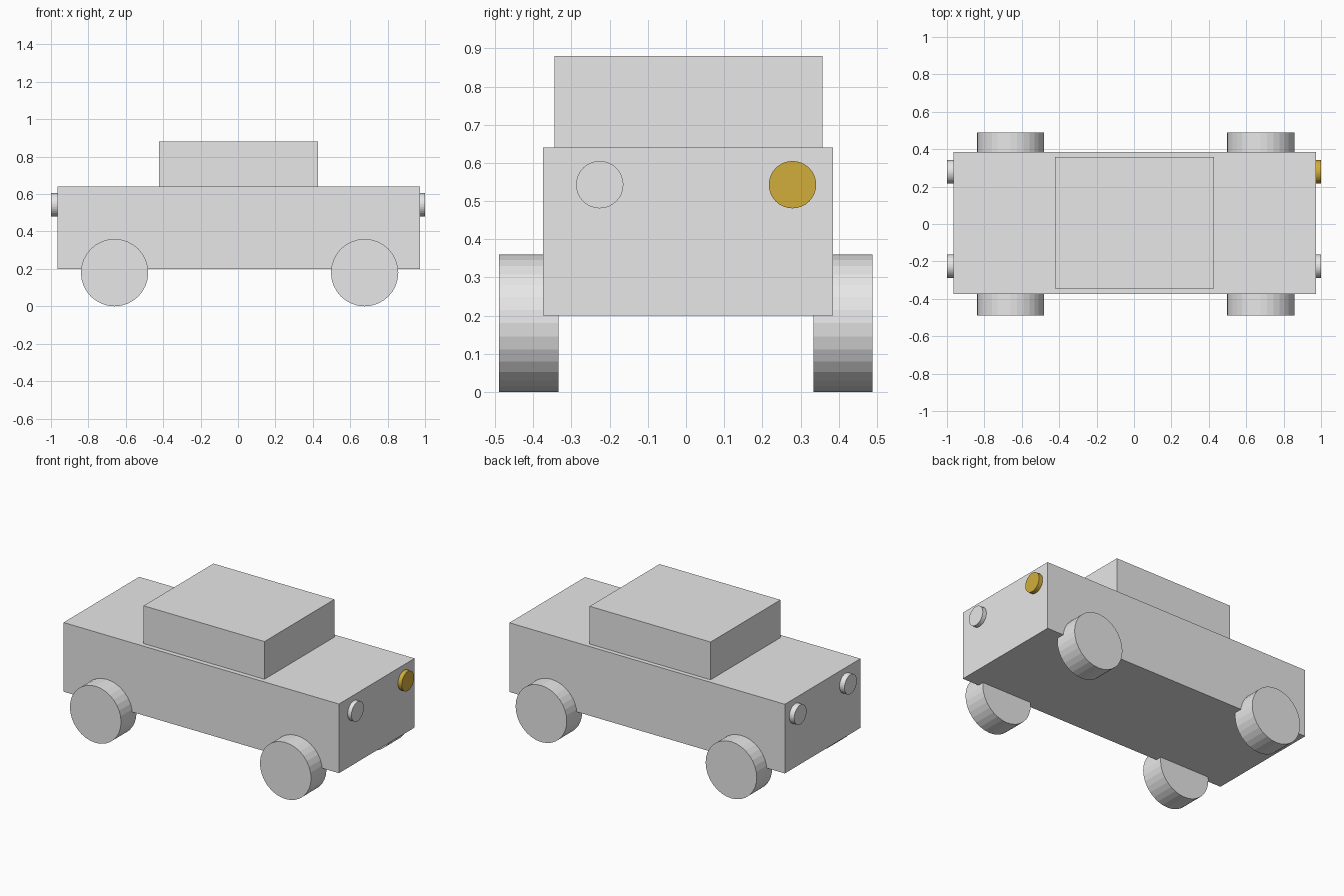
import bpy
from math import pi

cube = bpy.data.objects.get("Cube")
if cube:
    bpy.data.objects.remove(cube, do_unlink=True)


def make_material(name, rgb):
    mat = bpy.data.materials.new(name)
    mat.use_nodes = True
    color = (*rgb, 1)
    mat.diffuse_color = color
    mat.node_tree.nodes["Principled BSDF"].inputs["Base Color"].default_value = color
    return mat


grey = make_material("light grey", (0.8, 0.8, 0.8))
gold = make_material("gold", (0.64, 0.42, 0.045))


def finish(name, mat):
    obj = bpy.context.object
    obj.name = obj.data.name = name
    obj.data.materials.append(mat)
    return obj


def box(name, low, high, mat):
    center = [(a + b) / 2 for a, b in zip(low, high)]
    bpy.ops.mesh.primitive_cube_add(size=1, location=center)
    obj = finish(name, mat)
    obj.scale = [b - a for a, b in zip(low, high)]
    bpy.ops.object.transform_apply(location=False, rotation=False, scale=True)


def disc(name, center, radius, depth, rotation, mat):
    bpy.ops.mesh.primitive_cylinder_add(
        vertices=32, radius=radius, depth=depth, location=center, rotation=rotation)
    finish(name, mat)


# Body and cabin
box("body", (-0.965, -0.375, 0.2), (0.973, 0.385, 0.64), grey)
box("cabin", (-0.423, -0.345, 0.64), (0.428, 0.357, 0.88), grey)

# Wheels, with axles along y
for end, x in (("rear", -0.66), ("front", 0.677)):
    for side, y in (("right", -0.412), ("left", 0.411)):
        disc(f"{end}_{side}_wheel", (x, y, 0.18), 0.18, 0.155, (pi / 2, 0, 0), grey)

# Round lamps on both ends, one of them gold
for end, x in (("rear", -0.97), ("front", 0.97)):
    for side, y in (("right", -0.226), ("left", 0.279)):
        mat = gold if (end, side) == ("front", "left") else grey
        disc(f"{end}_{side}_lamp", (x, y, 0.543), 0.062, 0.06, (0, pi / 2, 0), mat)
